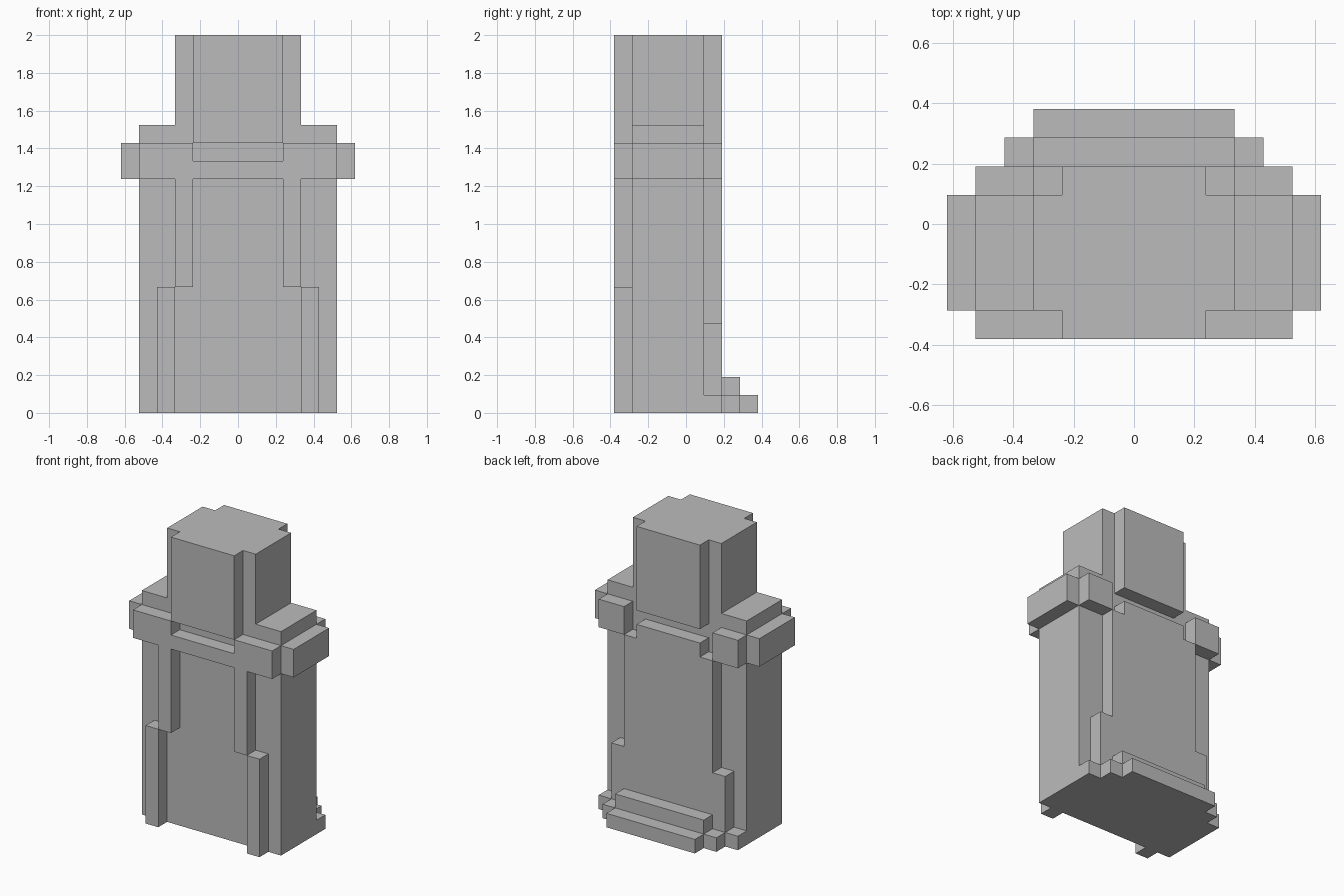
import bpy

# Remove the default cube
cube = bpy.data.objects.get("Cube")
if cube:
    bpy.data.objects.remove(cube, do_unlink=True)

U = 2 / 21  # one block unit

grey = bpy.data.materials.new("plain_grey")
grey.use_nodes = True
COLOUR = (0.5, 0.5, 0.5, 1)
grey.diffuse_color = COLOUR
grey.node_tree.nodes["Principled BSDF"].inputs["Base Color"].default_value = COLOUR


def box(name, x, y, z):
    """Box spanning the given ranges, in block units."""
    spans = (x, y, z)
    lo = [s[0] * U for s in spans]
    hi = [s[1] * U for s in spans]
    verts = [(a, b, c) for a in (lo[0], hi[0]) for b in (lo[1], hi[1]) for c in (lo[2], hi[2])]
    faces = [(0, 1, 3, 2), (4, 6, 7, 5), (0, 4, 5, 1),
             (2, 3, 7, 6), (0, 2, 6, 4), (1, 5, 7, 3)]
    mesh = bpy.data.meshes.new(name)
    mesh.from_pydata(verts, [], faces)
    mesh.materials.append(grey)
    obj = bpy.data.objects.new(name, mesh)
    bpy.context.collection.objects.link(obj)


def wide(name, half, y, z):
    """Box centred on x = 0."""
    box(name, (-half, half), y, z)


def pair(name, x, y, z):
    """Mirrored left and right boxes."""
    box("left_" + name, x, y, z)
    box("right_" + name, (-x[1], -x[0]), y, z)


FRONT, CORE, BACK = (-4, -3), (-3, 1), (1, 2)

# Torso and head
wide("torso", 5.5, CORE, (0, 16))
wide("head", 3.5, CORE, (16, 21))
wide("face_plate", 2.5, FRONT, (15, 21))
wide("head_back_plate", 2.5, BACK, (15, 21))

# Shoulder band
pair("shoulder_side", (5.5, 6.5), CORE, (13, 15))
pair("shoulder_front", (2.5, 5.5), FRONT, (13, 15))
pair("shoulder_back", (3.5, 5.5), BACK, (13, 15))
wide("collar_front", 2.5, FRONT, (13, 14))
wide("collar_back", 2.5, BACK, (13, 14))

# Front robe edges
pair("robe_edge_upper", (2.5, 3.5), FRONT, (7, 13))
pair("robe_edge_lower", (3.5, 4.5), FRONT, (0, 7))

# Cape on the back
wide("cape", 3.5, BACK, (0, 13))
pair("cape_flare", (3.5, 4.5), BACK, (0, 5))
pair("cape_hem_corner", (4.5, 5.5), BACK, (0, 1))

# Stepped train at the floor
wide("train_upper_step", 3.5, (2, 3), (1, 2))
wide("train_middle_step", 4.5, (2, 3), (0, 1))
wide("train_lower_step", 3.5, (3, 4), (0, 1))
